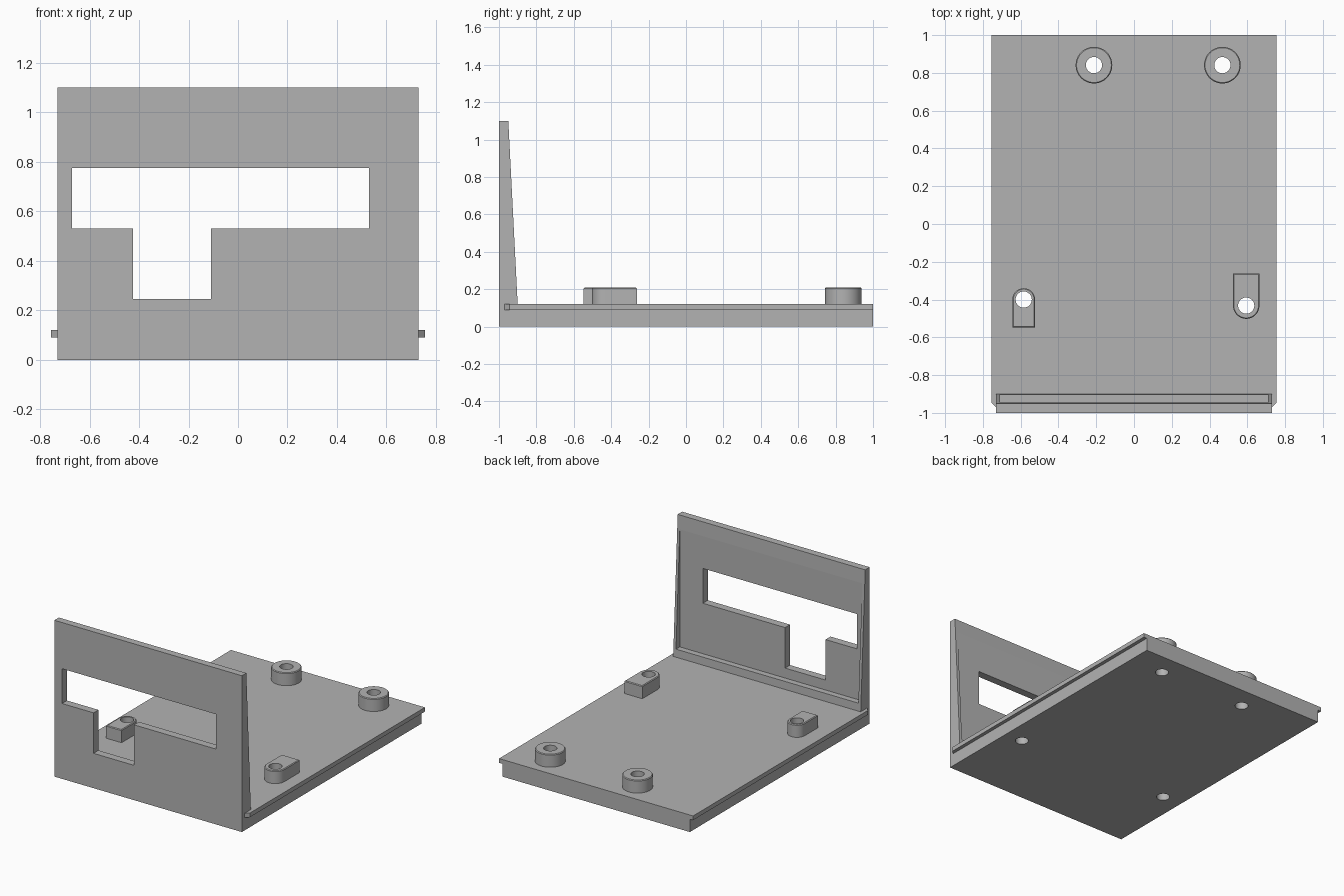
import bpy, bmesh
from math import cos, sin, pi, radians

if "Cube" in bpy.data.objects:
    bpy.data.objects.remove(bpy.data.objects["Cube"])

grey = bpy.data.materials.new("plain grey")
grey.use_nodes = True
GREY = (0.45, 0.45, 0.45, 1)
grey.diffuse_color = GREY
grey.node_tree.nodes["Principled BSDF"].inputs["Base Color"].default_value = GREY


def prism(name, outline, axis, lo, hi, rim=0):
    """Extrude a 2D outline along an axis, with an optional chamfer on the far rim."""
    place = {"x": lambda a, b, t: (t, a, b),
             "y": lambda a, b, t: (a, t, b),
             "z": lambda a, b, t: (a, b, t)}[axis]
    bm = bmesh.new()
    rings = [[bm.verts.new(place(a, b, t)) for a, b in outline] for t in (lo, hi)]
    bm.faces.new(rings[0])
    cap = bm.faces.new(rings[1])
    n = len(outline)
    for i in range(n):
        j = (i + 1) % n
        bm.faces.new((rings[0][i], rings[0][j], rings[1][j], rings[1][i]))
    bmesh.ops.recalc_face_normals(bm, faces=bm.faces)
    if rim:
        bmesh.ops.bevel(bm, geom=list(cap.edges), offset=rim, segments=1, affect='EDGES')
    mesh = bpy.data.meshes.new(name)
    bm.to_mesh(mesh)
    bm.free()
    mesh.materials.append(grey)
    obj = bpy.data.objects.new(name, mesh)
    bpy.context.collection.objects.link(obj)
    return obj


def cut(obj, cutter):
    """Subtract the cutter and remove it."""
    cutter.hide_render = True
    mod = obj.modifiers.new("cut", 'BOOLEAN')
    mod.operation = 'DIFFERENCE'
    mod.solver = 'EXACT'
    mod.object = cutter
    bpy.context.view_layer.objects.active = obj
    bpy.ops.object.modifier_apply(modifier=mod.name)
    bpy.data.objects.remove(cutter)


def smooth(obj):
    bpy.ops.object.select_all(action='DESELECT')
    obj.select_set(True)
    bpy.context.view_layer.objects.active = obj
    bpy.ops.object.shade_smooth_by_angle(angle=radians(30))


def rect(a0, a1, b0, b1):
    return [(a0, b0), (a1, b0), (a1, b1), (a0, b1)]


def arc(x, y, r, start, end, steps):
    return [(x + r * cos(start + (end - start) * i / steps),
             y + r * sin(start + (end - start) * i / steps)) for i in range(steps + 1)]


def circle(x, y, r, n=48):
    return arc(x, y, r, 0, 2 * pi, n)[:-1]


WALL, FLANGE = 0.73, 0.755
FLOOR, STEP, TOP = 0.12, 0.09, 0.21

# Base slab with an overhanging flange on each side
half = [(WALL, 0), (WALL, STEP), (FLANGE, STEP), (FLANGE, FLOOR)]
base = prism("base_plate", half + [(-x, z) for x, z in reversed(half)], "y", -0.9, 1)

# Chamfered front ends of the flanges
for side, s in (("left", 1), ("right", -1)):
    nib = [(WALL, -0.97), (FLANGE, -0.945), (FLANGE, -0.9), (WALL, -0.9)]
    prism(side + "_flange_end", [(s * x, y) for x, y in nib], "z", STEP, FLOOR)

# Tapered front panel, hollowed behind to leave side ribs and a bottom lip
panel = prism("front_panel", [(-1, 0), (-0.9, 0), (-0.9, FLOOR), (-0.95, 1.1), (-1, 1.1)],
              "x", -WALL, WALL)
cut(panel, prism("pocket_cutter", rect(-0.71, 0.71, 0.175, 1.06), "y", -0.945, -0.8))

# Wide window with a notch below
window = [(-0.67, 0.775), (-0.67, 0.53), (-0.425, 0.53), (-0.425, 0.245),
          (-0.11, 0.245), (-0.11, 0.53), (0.53, 0.53), (0.53, 0.775)]
cut(panel, prism("window_cutter", window, "y", -1.2, -0.7))

# Mounting posts: two round at the back, two D-shaped near the front
posts = [
    ("back_right_post", (-0.212, 0.841), circle(-0.212, 0.841, 0.097)),
    ("back_left_post", (0.468, 0.841), circle(0.468, 0.841, 0.097)),
    ("front_right_post", (-0.584, -0.4),
     arc(-0.584, -0.4, 0.06, 0, pi, 24) + [(-0.644, -0.547), (-0.524, -0.547)]),
    ("front_left_post", (0.594, -0.432),
     arc(0.594, -0.432, 0.07, pi, 2 * pi, 24) + [(0.664, -0.263), (0.524, -0.263)]),
]
for name, (x, y), outline in posts:
    post = prism(name, outline, "z", FLOOR, TOP, rim=0.005)
    for target in (post, base):
        cut(target, prism("hole_cutter", circle(x, y, 0.043, 32), "z", -0.1, 0.4))
    smooth(post)
smooth(base)
